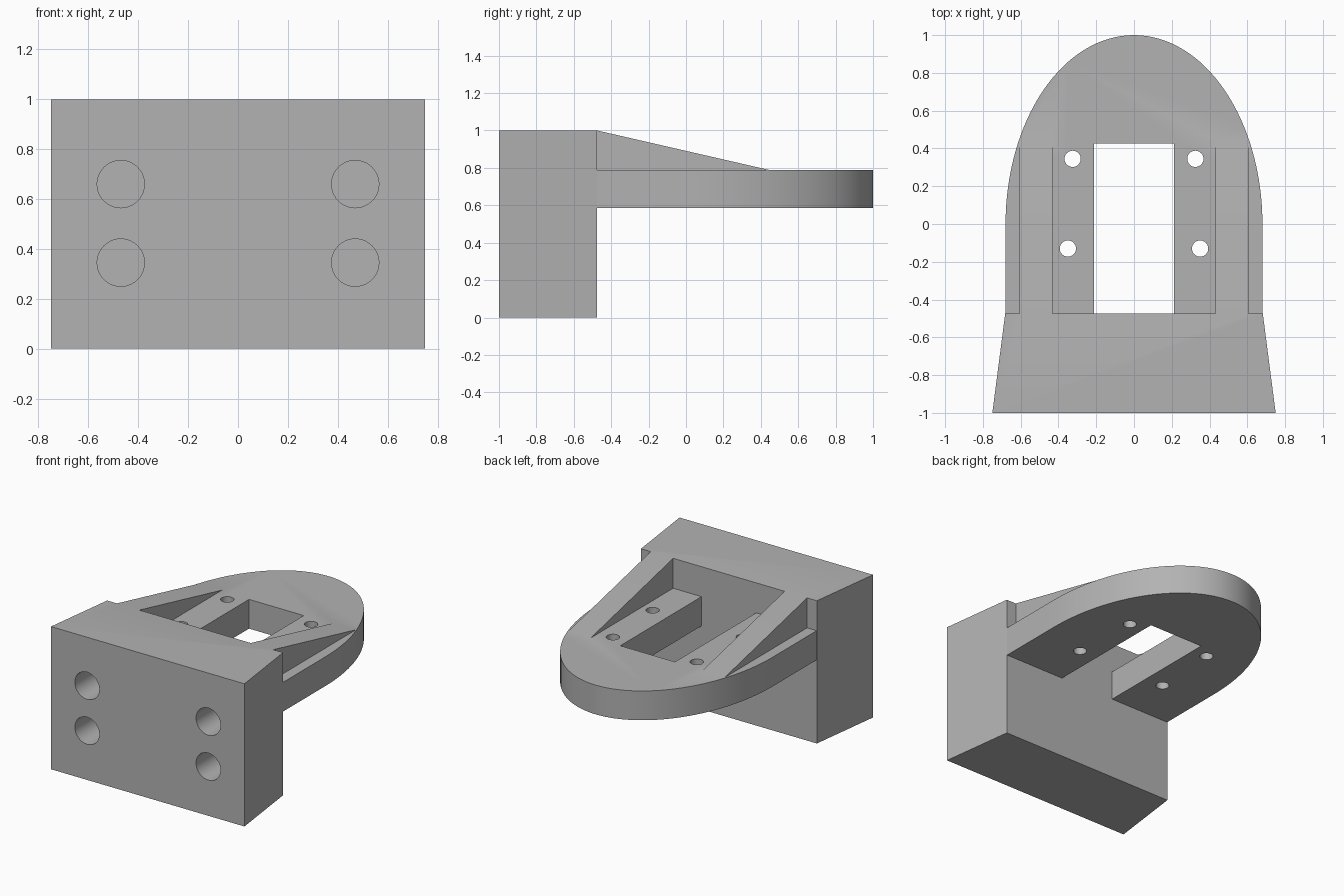
import bpy, math
from mathutils import Matrix, Vector

cube = bpy.data.objects.get("Cube")
if cube:
    bpy.data.objects.remove(cube, do_unlink=True)

grey = bpy.data.materials.new("light grey")
grey.use_nodes = True
colour = (0.45, 0.45, 0.45, 1)
grey.diffuse_color = colour
grey.node_tree.nodes["Principled BSDF"].inputs["Base Color"].default_value = colour


def prism(name, outline, low, high, axis="Z"):
    """Extrude a 2D outline along z (points x, y) or along x (points y, z)."""
    def place(p, h):
        return (p[0], p[1], h) if axis == "Z" else (h, p[0], p[1])
    n = len(outline)
    verts = [place(p, h) for h in (low, high) for p in outline]
    faces = [tuple(reversed(range(n))), tuple(range(n, 2 * n))]
    faces += [(i, (i + 1) % n, n + (i + 1) % n, n + i) for i in range(n)]
    mesh = bpy.data.meshes.new(name)
    mesh.from_pydata(verts, [], faces)
    mesh.materials.append(grey)
    obj = bpy.data.objects.new(name, mesh)
    bpy.context.collection.objects.link(obj)
    return obj


def rect(x0, x1, y0, y1):
    return [(x0, y0), (x1, y0), (x1, y1), (x0, y1)]


def cylinder(name, radius, centre, depth, along_y=False):
    ring = [(radius * math.cos(a), radius * math.sin(a))
            for a in (math.tau * i / 40 for i in range(40))]
    obj = prism(name, ring, -depth / 2, depth / 2)
    turn = Matrix.Rotation(math.pi / 2, 4, "X") if along_y else Matrix()
    obj.data.transform(Matrix.Translation(Vector(centre)) @ turn)
    return obj


def combine(target, other, operation):
    """Apply a boolean and discard the second body."""
    mod = target.modifiers.new(operation, "BOOLEAN")
    mod.operation, mod.object, mod.solver = operation, other, "EXACT"
    graph = bpy.context.evaluated_depsgraph_get()
    mesh = bpy.data.meshes.new_from_object(target.evaluated_get(graph))
    target.modifiers.clear()
    target.data = mesh
    bpy.data.objects.remove(other, do_unlink=True)


BACK = -0.475      # rear face of the mounting block
INSIDE = -0.55     # overlap hidden in the block

# Tapered mounting block with four blind bolt holes
block = prism("mounting_bracket",
              [(-0.75, -1), (0.75, -1), (0.682, BACK), (-0.682, BACK)], 0, 1)
for x in (-0.47, 0.47):
    for z in (0.345, 0.66):
        combine(block, cylinder("bolt_hole", 0.095, (x, -1, z), 0.8, True), "DIFFERENCE")

# Shelf with a half-ellipse end, a rectangular window and four screw holes
arc = [(0.68 * math.cos(a), math.sin(a)) for a in (math.pi * i / 64 for i in range(65))]
shelf = prism("shelf", [(-0.68, INSIDE), (0.68, INSIDE)] + arc, 0.585, 0.79)
combine(shelf, prism("window", rect(-0.212, 0.212, INSIDE - 0.1, 0.425), 0.4, 0.95), "DIFFERENCE")
for side in (-1, 1):
    for x, y in ((0.325, 0.345), (0.35, -0.13)):
        combine(shelf, cylinder("screw_hole", 0.043, (side * x, y, 0.69), 0.5), "DIFFERENCE")
combine(block, shelf, "UNION")

# Sloping ribs bracing the shelf against the block
slope = [(INSIDE, 0.7), (0.44, 0.7), (0.44, 0.79), (BACK, 1), (INSIDE, 0.98)]
for side in (-1, 1):
    low, high = sorted((side * 0.432, side * 0.606))
    combine(block, prism("rib", slope, low, high, "X"), "UNION")

# Smooth the curved walls, keep the edges sharp
bpy.ops.object.select_all(action="DESELECT")
block.select_set(True)
bpy.context.view_layer.objects.active = block
bpy.ops.object.shade_smooth_by_angle(angle=math.radians(30))
